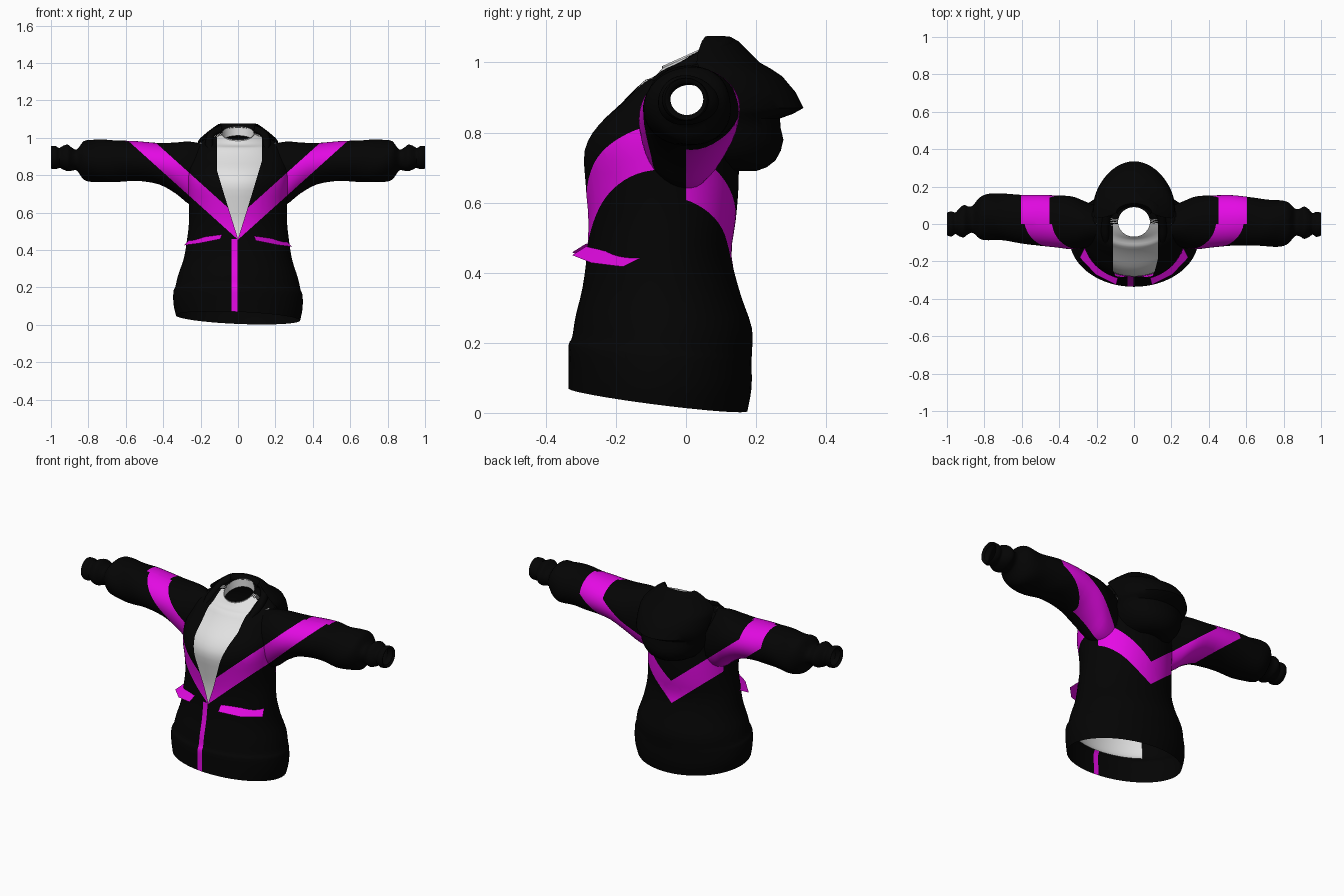
import bpy, bmesh, math
from mathutils import Vector

if "Cube" in bpy.data.objects:
    bpy.data.objects.remove(bpy.data.objects["Cube"])


def material(name, rgb):
    m = bpy.data.materials.new(name)
    m.diffuse_color = (*rgb, 1)
    m.use_nodes = True
    m.node_tree.nodes["Principled BSDF"].inputs["Base Color"].default_value = m.diffuse_color
    return m


MATS = [material("black_cloth", (0.0012, 0.0012, 0.0012)),
        material("magenta_trim", (0.78, 0.003, 0.78)),
        material("white_shirt", (0.76, 0.76, 0.76))]
# Chevron edges as (height, slope), for the front and the back
FRONT = ((0.455, 0.9), (0.578, 0.9))
BACK = ((0.405, 0.82), (0.54, 0.82))
BAND_IN, BAND_OUT = 0.453, 0.605    # upright band on the back of each sleeve
LAPEL = {1: 0.128, -1: 0.112}       # half widths of the front opening


def loft(bm, rings, closed=True):
    """Skin a list of point rings."""
    rows = [[bm.verts.new(p) for p in r] for r in rings]
    n = len(rows[0])
    for a, b in zip(rows, rows[1:]):
        for i in range(n if closed else n - 1):
            j = (i + 1) % n
            bm.faces.new((a[i], a[j], b[j], b[i]))
    return rows


def cut(bm, point, normal, side=0):
    """Slice along a plane; side -1 / 1 limits it to the front / back."""
    faces = [f for f in bm.faces if side * f.calc_center_median().y >= 0]
    geom = set(faces)
    for f in faces:
        geom.update(f.edges)
        geom.update(f.verts)
    bmesh.ops.bisect_plane(bm, geom=list(geom), dist=1e-5, plane_co=point,
                           plane_no=Vector(normal).normalized())


def cut_chevron(bm, signs):
    cut(bm, (0, 0, 0), (0, 1, 0))
    for s in signs:
        for side, edges in ((-1, FRONT), (1, BACK)):
            for height, slope in edges:
                cut(bm, (0, 0, height), (-s * slope, 0, 1), side)
        for x in (BAND_IN, BAND_OUT):
            cut(bm, (s * x, 0, 0), (1, 0, 0), 1)


def in_stripe(c):
    ax = abs(c.x)
    (low, k0), (high, k1) = FRONT if c.y < 0 else BACK
    if c.y < 0:
        return low + k0 * ax < c.z < high + k1 * ax
    return c.z > low + k0 * ax and ax < BAND_OUT and (c.z < high + k1 * ax or ax > BAND_IN)


def finish(bm, name, angle=50):
    bmesh.ops.recalc_face_normals(bm, faces=bm.faces[:])
    me = bpy.data.meshes.new(name)
    bm.to_mesh(me)
    bm.free()
    ob = bpy.data.objects.new(name, me)
    bpy.context.collection.objects.link(ob)
    for m in MATS:
        me.materials.append(m)
    bpy.ops.object.select_all(action='DESELECT')
    ob.select_set(True)
    bpy.context.view_layer.objects.active = ob
    bpy.ops.object.shade_smooth_by_angle(angle=math.radians(angle))
    return ob


def resample(keys, steps):
    """Smoothly interpolate key rows."""
    out = []
    for i in range(len(keys) - 1):
        p0, p1 = keys[max(i - 1, 0)], keys[i]
        p2, p3 = keys[i + 1], keys[min(i + 2, len(keys) - 1)]
        for s in range(steps):
            t = s / steps
            out.append([0.5 * (2 * b + (c - a) * t + (2 * a - 5 * b + 4 * c - d) * t * t
                               + (3 * b - a - 3 * c + d) * t ** 3)
                        for a, b, c, d in zip(p0, p1, p2, p3)])
    return out + [list(keys[-1])]


# Jacket body: z, half width, front y, back y
BODY = [(0.037, .332, -.335, .175), (0.10, .345, -.335, .187), (0.17, .345, -.335, .187),
        (0.195, .335, -.325, .188), (0.26, .32, -.315, .188), (0.35, .29, -.295, .155),
        (0.45, .273, -.283, .13), (0.55, .262, -.28, .142), (0.65, .262, -.292, .15),
        (0.75, .27, -.302, .15), (0.82, .275, -.268, .15), (0.88, .265, -.205, .15),
        (0.93, .25, -.155, .15), (0.965, .22, -.115, .14), (0.99, .16, -.085, .115),
        (1.015, .085, -.068, .09)]


def body_point(z, w, f, b, t):
    x, y = w * math.cos(t), (f + b) / 2 + (b - f) / 2 * math.sin(t)
    low, top = max(0, 1 - z / 0.5), max(0, (z - 0.95) / 0.06)
    return (x, y, z - low * (0.137 * (y + .08) + .015 * x / .33) + top * 0.43 * y)


bm = bmesh.new()
loft(bm, [[body_point(*row, math.pi * i / 32) for i in range(64)] for row in resample(BODY, 3)])

# Open the armholes
holes = [f for f in bm.faces if abs(f.calc_center_median().x) > 0.19 and
         (f.calc_center_median().y / .10) ** 2 +
         ((f.calc_center_median().z - .82) / .15) ** 2 < 1]
bmesh.ops.delete(bm, geom=holes, context='FACES')

# Crisp borders for the chevron, front opening and zip
cut_chevron(bm, (1, -1))
for s in (1, -1):
    cut(bm, (0, 0, .46), (s, 0, -.3125), -1)
    cut(bm, (s * .075, 0, .70), (s, 0, -.3), -1)
    cut(bm, (s * LAPEL[s], 0, 0), (1, 0, 0), -1)
cut(bm, (0, 0, .46), (0, 0, 1), -1)
cut(bm, (-.034, 0, 0), (1, 0, 0), -1)
cut(bm, (-.004, 0, 0), (1, 0, 0), -1)
opening = []
for f in bm.faces:
    c = f.calc_center_median()
    lapel = LAPEL[1 if c.x > 0 else -1]
    if c.y < 0 and abs(c.x) < min((c.z - .46) * .3125, .075 + (c.z - .7) * .3, lapel):
        opening.append(f)
    elif in_stripe(c) or (c.y < -.15 and c.z < .46 and -.034 < c.x < -.004):
        f.material_index = 1
bmesh.ops.delete(bm, geom=opening, context='FACES')
finish(bm, "jacket_body")

# Shirt front set just behind the jacket opening
bm = bmesh.new()
rings = []
for z, w, f, b in resample(BODY, 3):
    if z < .18:
        continue
    gap = 0.022 * max(0, min(1, (1.0 - z) / .08))
    half = math.radians(50 + 50 * max(0, min(1, (z - .93) / .04)))
    rings.append([body_point(z, w - gap, f + gap, b, -math.pi / 2 + half * (i / 16 - 1))
                  for i in range(33)])
loft(bm, rings, closed=False)
for f in bm.faces:
    f.material_index = 2
finish(bm, "shirt_front")

# Shirt neck band
bm = bmesh.new()
loft(bm, [[(.086 * math.cos(math.pi * i / 20), y, 1.02 + .45 * y - drop)
           for i in range(40) for y in [.012 + .08 * math.sin(math.pi * i / 20)]]
          for drop in (0, .025, .05)])
for f in bm.faces:
    f.material_index = 2
finish(bm, "shirt_neck")

# Sleeves: x, bottom z, top z, front y, back y
SLEEVE = [(.18, .63, .965, -.11, .09), (.26, .645, .98, -.128, .12), (.33, .70, .975, -.135, .147),
          (.42, .75, .972, -.125, .153), (.52, .768, .98, -.115, .155),
          (.60, .768, .985, -.108, .152), (.70, .762, .988, -.105, .145),
          (.78, .764, .988, -.10, .148), (.825, .78, .985, -.09, .13), (.86, .825, .94, -.058, .09),
          (.885, .825, .945, -.062, .085), (.91, .82, .962, -.078, .095),
          (.935, .828, .955, -.068, .08), (.955, .838, .945, -.055, .06),
          (.975, .832, .955, -.068, .066), (1.0, .836, .955, -.06, .06), (.99, .85, .94, -.045, .05)]
for s, side in ((1, "right"), (-1, "left")):
    bm = bmesh.new()
    rings = []
    for x, lo, hi, f, b in resample(SLEEVE, 3):
        x = min(x, 1.0)
        shift = -s * 0.018 * math.exp(-((x - .75) / .13) ** 2)
        ring = []
        for i in range(40):
            t = 2 * math.pi * i / 40
            # soft cloth folds near the wrist
            k = 1 + 0.035 * math.sin(3 * t + 30 * x) * max(0, min(1, (x - .5) / .3)) * (x < .95)
            ring.append((s * x, (f + b) / 2 + shift + k * (b - f) / 2 * math.cos(t),
                         (lo + hi) / 2 + k * (hi - lo) / 2 * math.sin(t)))
        rings.append(ring)
    loft(bm, rings)
    cut_chevron(bm, (s,))
    for f in bm.faces:
        f.material_index = int(in_stripe(f.calc_center_median()))
    finish(bm, side + "_sleeve")

# Folded hood: z, half width, side y, back y, pointedness
HOOD = [(1.045, .088, .05, .095, 1), (1.075, .095, .06, .11, 1), (1.06, .125, .045, .15, 1),
        (1.00, .20, .03, .21, .9), (.96, .218, .06, .275, 1), (.87, .215, .12, .335, 1.35),
        (.84, .20, .10, .268, 1), (.78, .185, .09, .278, .9), (.72, .145, .10, .255, .9),
        (.69, .08, .11, .20, 1), (.70, .05, .11, .14, 1)]
bm = bmesh.new()
loft(bm, [[(w * math.cos(math.pi * i / 28),
            y0 + (y1 - y0) * max(0, math.sin(math.pi * i / 28)) ** p, z) for i in range(29)]
          for z, w, y0, y1, p in resample(HOOD, 2)], closed=False)
finish(bm, "hood")

# Rolled collar running from the lapels around the neck
half = [(.145, -.12, .915), (.152, -.075, .95), (.152, -.01, .98), (.135, .06, 1.02),
        (.08, .11, 1.045)]
path = half + [(0, .12, 1.048)] + [(-x, y, z) for x, y, z in reversed(half)]
pts = [Vector(p) for p in resample(path, 4)]
bm = bmesh.new()
rings = []
for i, p in enumerate(pts):
    d = (pts[min(i + 1, len(pts) - 1)] - pts[max(i - 1, 0)]).normalized()
    u = d.cross(Vector((0, 0, 1))).normalized()
    v = u.cross(d)
    r = 0.023 * min(1, 0.3 + min(i, len(pts) - 1 - i) / 8)
    rings.append([p + r * (u * math.cos(a * math.pi / 5) + v * math.sin(a * math.pi / 5))
                  for a in range(10)])
rows = loft(bm, rings)
bm.faces.new(rows[0])
bm.faces.new(rows[-1])
finish(bm, "collar_roll")

# Pocket flaps standing off the front
for s, side, lift in ((1, "right", 0), (-1, "left", .008)):
    bm = bmesh.new()
    loft(bm, [[(s * x, y, z + lift) for x, y, z in row] for row in (
        [(.085, -.285, .475), (.18, -.23, .462), (.265, -.13, .442)],
        [(.095, -.325, .45), (.205, -.27, .428), (.29, -.18, .417)])], closed=False)
    for f in bm.faces:
        f.material_index = 1
    finish(bm, side + "_pocket_flap")
